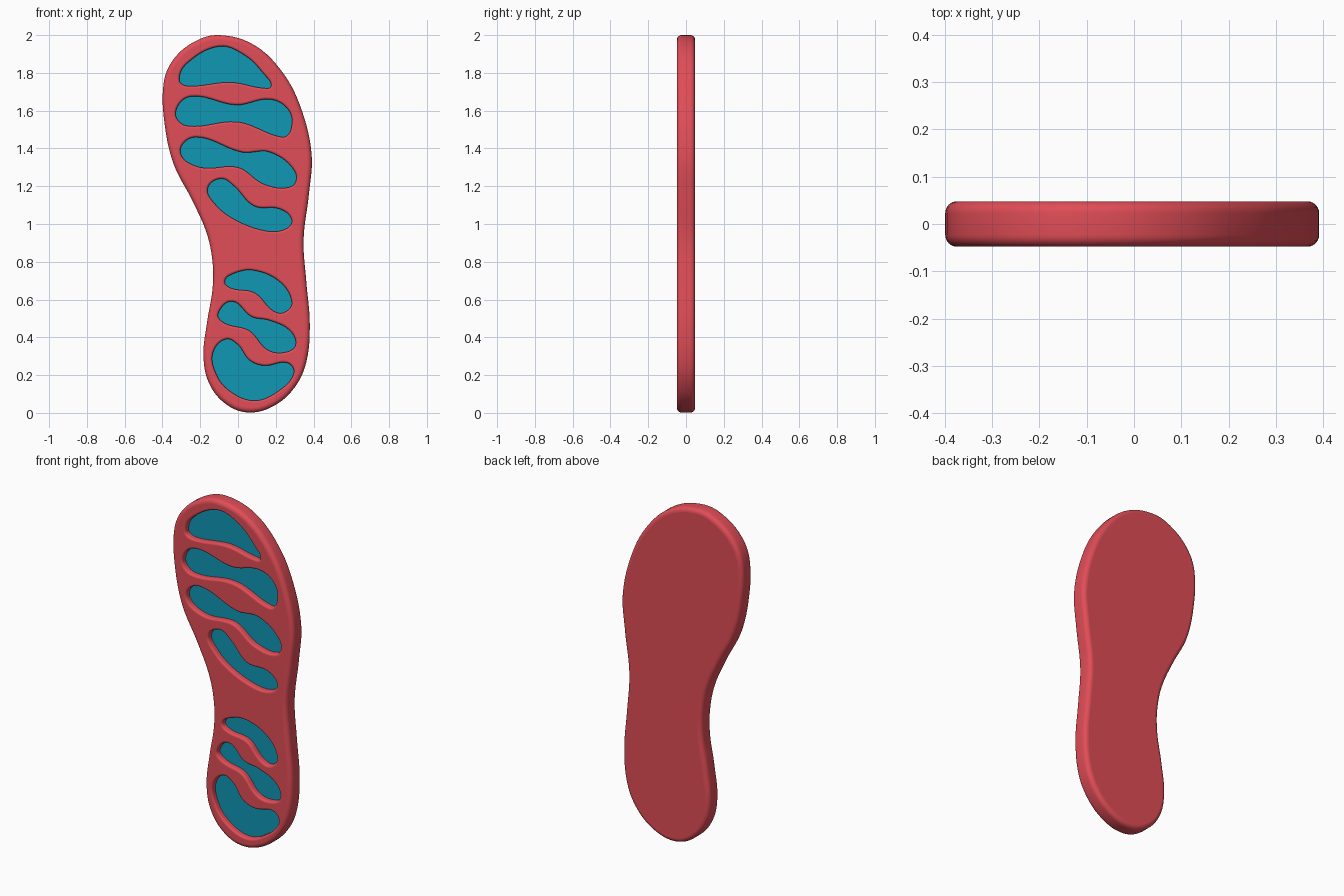
import bpy
import bmesh
import math
from mathutils import Vector
from mathutils.geometry import interpolate_bezier

cube = bpy.data.objects.get("Cube")
if cube:
    bpy.data.objects.remove(cube, do_unlink=True)

HALF = 0.048        # half thickness of the sole
EDGE = 0.025        # rounding of the outer edge
RIM = 0.012         # rounding of the pocket rims
FLOOR = -0.015      # depth position of the pocket floors
ARC_STEPS = 6


def make_material(name, colour):
    mat = bpy.data.materials.new(name)
    mat.use_nodes = True
    mat.diffuse_color = colour
    mat.node_tree.nodes["Principled BSDF"].inputs["Base Color"].default_value = colour
    return mat


def smooth_loop(points, steps):
    """Closed smooth curve through clockwise (x, z) points."""
    pts = [Vector((x, 0, z)) for x, z in points]
    count = len(pts)
    tangents = [(pts[(i + 1) % count] - pts[i - 1]).normalized() for i in range(count)]
    loop = []
    for i, start in enumerate(pts):
        j = (i + 1) % count
        end = pts[j]
        reach = (end - start).length * 0.36
        loop += interpolate_bezier(start, start + tangents[i] * reach,
                                   end - tangents[j] * reach, end, steps + 1)[:-1]
    return loop


def add_ring(bm, loop, offset, y):
    """Ring of vertices, the loop grown outward by offset and placed at depth y."""
    ring = []
    for i, point in enumerate(loop):
        along = (loop[(i + 1) % len(loop)] - loop[i - 1]).normalized()
        outward = Vector((-along.z, 0, along.x))
        place = point + outward * offset
        ring.append(bm.verts.new((place.x, y, place.z)))
    return ring


def add_wall(bm, loop, profile):
    """Smooth wall swept along the loop; returns its first and last rings."""
    rings = [add_ring(bm, loop, offset, y) for offset, y in profile]
    for lower, upper in zip(rings, rings[1:]):
        for i in range(len(loop)):
            face = bm.faces.new((lower[i - 1], lower[i], upper[i], upper[i - 1]))
            face.smooth = True
    return rings[0], rings[-1]


def ring_edges(bm, ring):
    return [bm.edges.get((ring[i - 1], ring[i])) for i in range(len(ring))]


# Outline of the sole, clockwise from the toe
outline = [
    (-0.10, 2.0), (0.09, 1.945), (0.245, 1.79), (0.34, 1.595), (0.39, 1.365),
    (0.375, 1.155), (0.347, 0.915), (0.362, 0.69), (0.38, 0.47), (0.362, 0.27),
    (0.3, 0.135), (0.195, 0.04), (0.065, 0.002), (-0.055, 0.04), (-0.15, 0.15),
    (-0.183, 0.3), (-0.163, 0.485), (-0.135, 0.655), (-0.135, 0.8),
    (-0.167, 0.955), (-0.245, 1.13), (-0.34, 1.315), (-0.388, 1.525),
    (-0.395, 1.735), (-0.35, 1.86), (-0.24, 1.96),
]

# Tread pockets, from toe to heel
toe_pocket = [(-0.31, 1.76), (-0.27, 1.85), (-0.1, 1.94), (0.04, 1.89), (0.14, 1.79),
              (0.175, 1.73), (0.13, 1.72), (-0.04, 1.75), (-0.26, 1.73)]
upper_ball_pocket = [(-0.33, 1.59), (-0.25, 1.675), (-0.01, 1.63), (0.17, 1.66),
                     (0.27, 1.6), (0.28, 1.5), (0.235, 1.46), (0, 1.54), (-0.27, 1.52)]
lower_ball_pocket = [(-0.305, 1.38), (-0.225, 1.46), (0.02, 1.38), (0.17, 1.38),
                     (0.3, 1.28), (0.285, 1.2), (0.14, 1.21), (0, 1.3), (-0.2, 1.3)]
arch_pocket = [(-0.16, 1.19), (-0.09, 1.24), (-0.02, 1.2), (0.085, 1.095), (0.22, 1.08),
               (0.285, 1.02), (0.245, 0.97), (0.14, 0.965), (-0.02, 1.025), (-0.125, 1.11)]
upper_heel_pocket = [(-0.07, 0.695), (-0.03, 0.735), (0.08, 0.755), (0.22, 0.695),
                     (0.285, 0.585), (0.24, 0.53), (0.18, 0.545), (0.09, 0.635), (-0.035, 0.66)]
middle_heel_pocket = [(-0.105, 0.525), (-0.03, 0.59), (0.07, 0.51), (0.165, 0.49),
                      (0.27, 0.44), (0.305, 0.36), (0.245, 0.32), (0.155, 0.335),
                      (0.06, 0.435), (-0.07, 0.475)]
heel_pocket = [(-0.13, 0.325), (-0.065, 0.39), (0, 0.36), (0.06, 0.28), (0.14, 0.25),
               (0.26, 0.265), (0.295, 0.21), (0.22, 0.12), (0.085, 0.065),
               (-0.055, 0.125), (-0.125, 0.23)]
pockets = [toe_pocket, upper_ball_pocket, lower_ball_pocket, arch_pocket,
           upper_heel_pocket, middle_heel_pocket, heel_pocket]

bm = bmesh.new()
angles = [math.pi / 2 * i / ARC_STEPS for i in range(ARC_STEPS + 1)]

# Outer wall with rounded front and back edges
front_arc = [(EDGE * (math.sin(a) - 1), -HALF + EDGE * (1 - math.cos(a))) for a in angles]
back_arc = [(offset, -y) for offset, y in reversed(front_arc)]
front_ring, back_ring = add_wall(bm, smooth_loop(outline, 6), front_arc + back_arc)
bm.faces.new(back_ring)
front_edges = ring_edges(bm, front_ring)

# Pocket walls with rounded rims, and their coloured floors
rim_arc = [(RIM * (1 - math.sin(a)), -HALF + RIM * (1 - math.cos(a))) for a in angles]
for pocket in pockets:
    rim, base = add_wall(bm, smooth_loop(pocket, 7), rim_arc + [(0, FLOOR)])
    floor = bm.faces.new(base)
    floor.material_index = 1
    front_edges += ring_edges(bm, rim)

# Flat tread face around the pockets
bmesh.ops.triangle_fill(bm, edges=front_edges, use_beauty=True, normal=(0, -1, 0))
bmesh.ops.recalc_face_normals(bm, faces=bm.faces[:])

mesh = bpy.data.meshes.new("shoe_sole")
bm.to_mesh(mesh)
bm.free()
mesh.materials.append(make_material("coral_red", (0.75, 0.074, 0.095, 1)))
mesh.materials.append(make_material("teal", (0.005, 0.31, 0.45, 1)))
sole = bpy.data.objects.new("shoe_sole", mesh)
bpy.context.collection.objects.link(sole)
